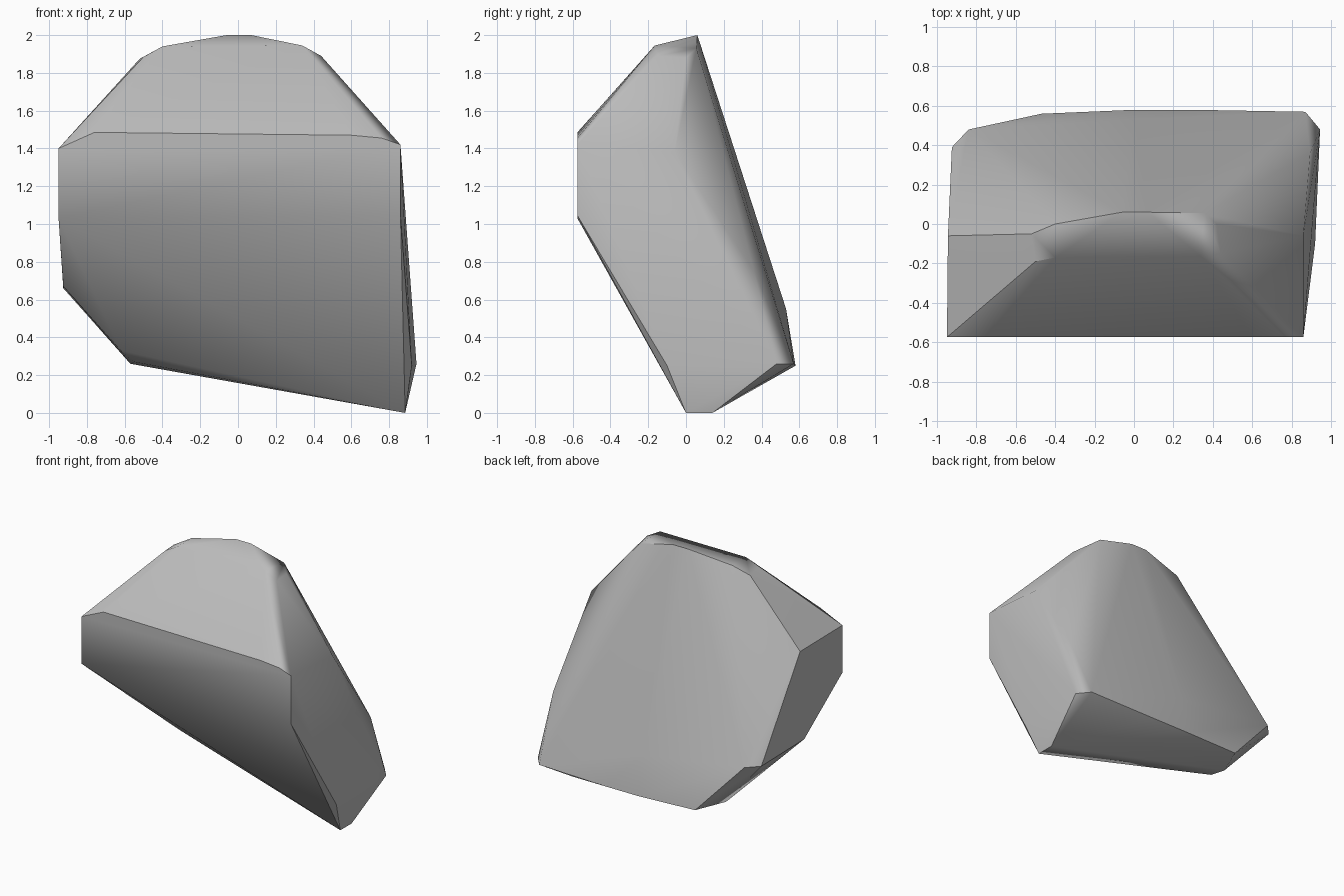
import bpy, bmesh, math

cube = bpy.data.objects.get("Cube")
if cube:
    bpy.data.objects.remove(cube)

# Stone colour
stone = bpy.data.materials.new("stone_grey")
stone.use_nodes = True
grey = (0.5, 0.5, 0.5, 1)
stone.diffuse_color = grey
stone.node_tree.nodes["Principled BSDF"].inputs["Base Color"].default_value = grey

# Corner points of the boulder, by region
crown = [(-.06, .06, 2), (.07, .06, 2), (.36, .055, 1.93), (.34, -.165, 1.945),
         (-.4, -.17, 1.94), (-.4, 0, 1.94), (-.5, -.19, 1.885), (-.52, -.05, 1.875),
         (.44, -.15, 1.89), (.42, 0, 1.88)]
brow = [(-.95, -.575, 1.4), (-.76, -.575, 1.485), (.6, -.575, 1.47),
        (.76, -.575, 1.455), (.86, -.575, 1.42), (-.95, -.575, 1.03), (.86, -.575, 1.045)]
flanks = [(-.945, -.06, 1.39), (-.925, -.14, .67), (-.925, .39, .66), (-.84, .48, .66),
          (.86, -.06, 1.38), (.895, .36, .75), (.92, .42, .46)]
foot = [(.885, 0, 0), (.885, .14, 0), (.92, -.1, .25), (.945, .48, .26), (.87, .57, .26),
        (.3, .58, .25), (0, .58, .25), (-.47, .56, .26), (-.57, .32, .26),
        (-.55, .2, .27), (-.62, .15, .33), (0, .53, .55)]

# Boulder: the hull around the corners
bm = bmesh.new()
for point in crown + brow + flanks + foot:
    bm.verts.new(point)
hull = bmesh.ops.convex_hull(bm, input=bm.verts)
loose = {v for v in hull["geom_interior"] + hull["geom_unused"]
         if isinstance(v, bmesh.types.BMVert)}
bmesh.ops.delete(bm, geom=list(loose), context='VERTS')
bmesh.ops.dissolve_limit(bm, angle_limit=math.radians(1), verts=bm.verts, edges=bm.edges)
bmesh.ops.recalc_face_normals(bm, faces=bm.faces)

mesh = bpy.data.meshes.new("boulder")
bm.to_mesh(mesh)
bm.free()
mesh.materials.append(stone)
boulder = bpy.data.objects.new("boulder", mesh)
bpy.context.collection.objects.link(boulder)

# Soft facets with crisp main ridges
bpy.ops.object.select_all(action='DESELECT')
boulder.select_set(True)
bpy.context.view_layer.objects.active = boulder
bpy.ops.object.shade_smooth_by_angle(angle=math.radians(36))
weighted = boulder.modifiers.new("weighted_normals", 'WEIGHTED_NORMAL')
weighted.keep_sharp = True
